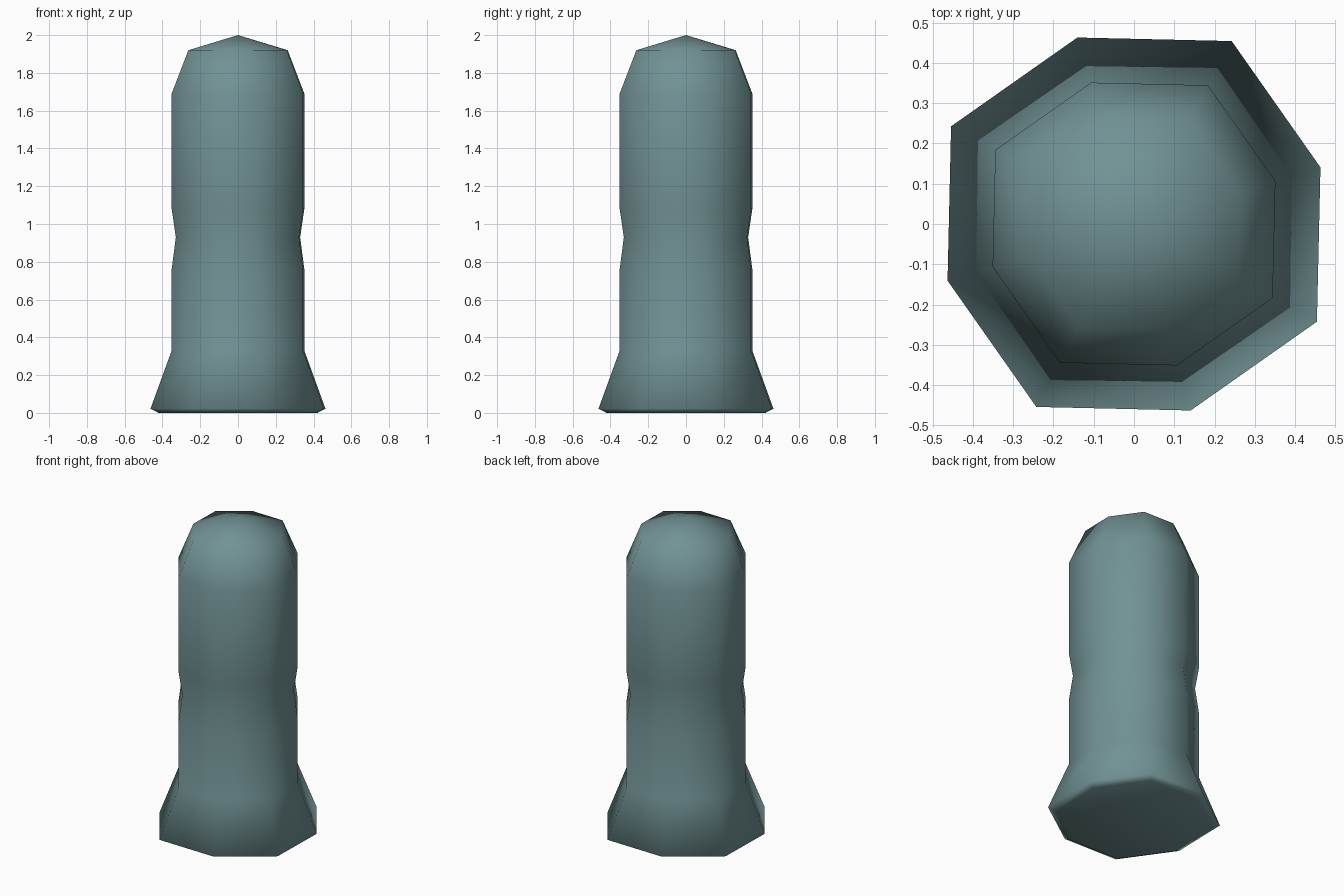
import bpy, bmesh, math

if "Cube" in bpy.data.objects:
    bpy.data.objects.remove(bpy.data.objects["Cube"])

# Eight-sided section with two alternating corner radii
CORNERS = [(1.0 if i % 2 == 0 else 1.064, math.radians(16.9 + 45 * i)) for i in range(8)]

# (radius, height) of each ring: foot bevel, flared base, waisted shaft, dome shoulder
PROFILE = [(0.44, 0.0), (0.484, 0.022), (0.367, 0.33), (0.367, 0.76),
           (0.344, 0.93), (0.367, 1.08), (0.367, 1.69), (0.275, 1.92)]

teal = bpy.data.materials.new("muted teal")
teal.diffuse_color = (0.165, 0.285, 0.295, 1)
teal.use_nodes = True
teal.node_tree.nodes["Principled BSDF"].inputs["Base Color"].default_value = teal.diffuse_color

bm = bmesh.new()
rings = [[bm.verts.new((r * k * math.cos(a), r * k * math.sin(a), z)) for k, a in CORNERS]
         for r, z in PROFILE]

# Side walls
for low, high in zip(rings, rings[1:]):
    for i in range(8):
        j = (i + 1) % 8
        bm.faces.new((low[i], low[j], high[j], high[i]))

# Flat underside and pointed dome cap
bm.faces.new(rings[0][::-1])
tip = bm.verts.new((0, 0, 2.0))
for i in range(8):
    bm.faces.new((rings[-1][i], rings[-1][(i + 1) % 8], tip))

# The whole surface is smooth shaded
for f in bm.faces:
    f.smooth = True

mesh = bpy.data.meshes.new("bollard_post")
bm.to_mesh(mesh)
bm.free()
mesh.materials.append(teal)
post = bpy.data.objects.new("bollard_post", mesh)
bpy.context.collection.objects.link(post)
